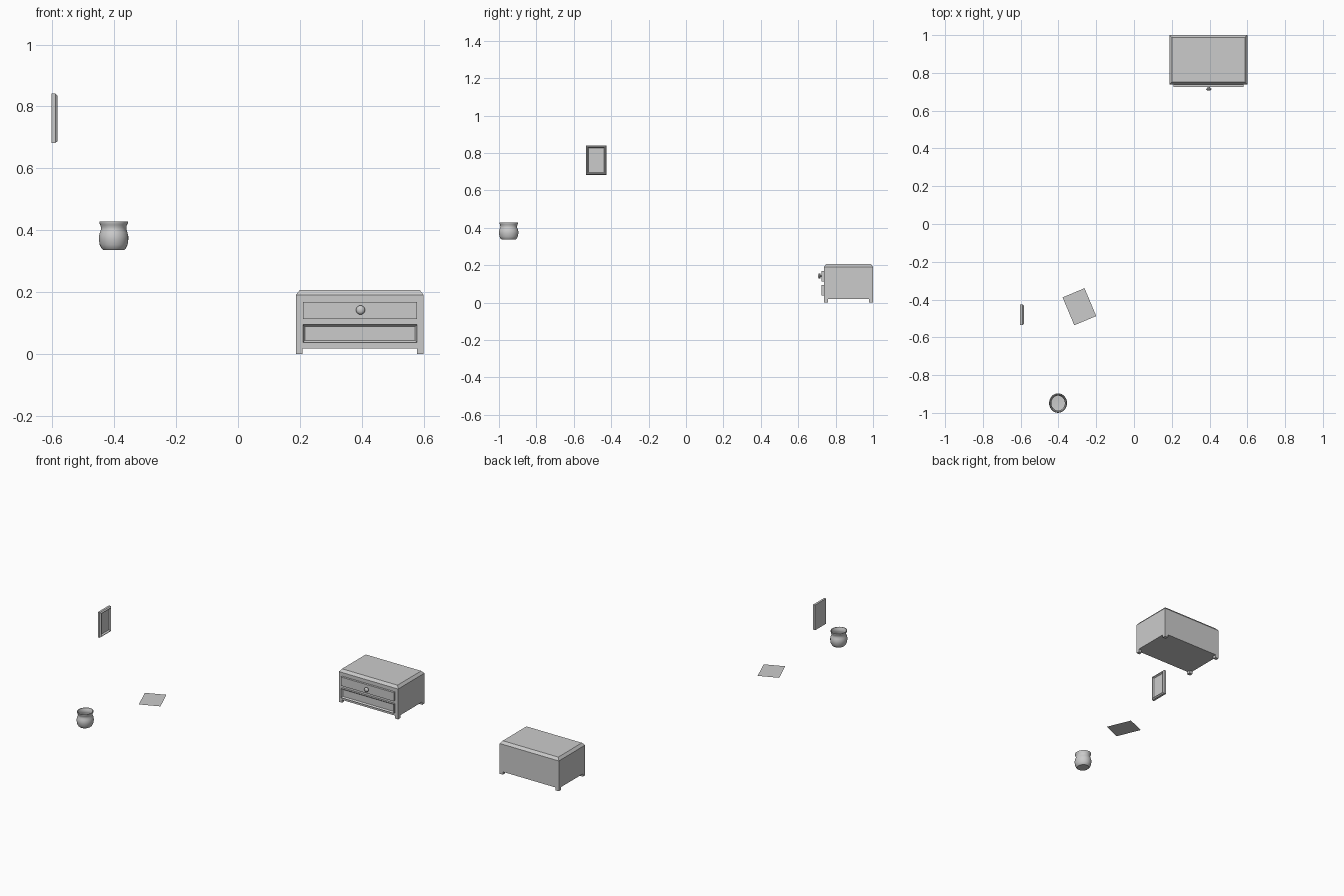
import bpy, bmesh, math
from mathutils import Matrix, Vector

if "Cube" in bpy.data.objects:
    bpy.data.objects.remove(bpy.data.objects["Cube"])


def finish(name, bm, smooth=False):
    bmesh.ops.recalc_face_normals(bm, faces=bm.faces[:])
    me = bpy.data.meshes.new(name)
    bm.to_mesh(me)
    bm.free()
    ob = bpy.data.objects.new(name, me)
    bpy.context.collection.objects.link(ob)
    if smooth:
        bpy.ops.object.select_all(action='DESELECT')
        ob.select_set(True)
        bpy.context.view_layer.objects.active = ob
        bpy.ops.object.shade_smooth_by_angle(angle=math.radians(40))
    return ob


def box_bm(lo, hi):
    lo, hi = Vector(lo), Vector(hi)
    size = hi - lo
    bm = bmesh.new()
    bmesh.ops.create_cube(bm, size=1, matrix=Matrix.Translation((lo + hi) / 2) @ Matrix.Diagonal((*size, 1)))
    return bm


def face_toward(bm, d):
    bm.normal_update()
    return max(bm.faces, key=lambda f: f.normal.dot(Vector(d)))


def inset(bm, face, thickness, push):
    """Inset a face and move its centre along its normal."""
    n = face.normal.copy()
    bmesh.ops.inset_region(bm, faces=[face], thickness=thickness, use_even_offset=True)
    bmesh.ops.translate(bm, verts=face.verts[:], vec=n * push)
    bm.normal_update()
    return face


def lathe(name, profile, matrix, steps=32):
    bm = bmesh.new()
    vs = [bm.verts.new((r, 0, z)) for r, z in profile]
    es = [bm.edges.new(p) for p in zip(vs, vs[1:])]
    bmesh.ops.spin(bm, geom=vs + es, cent=(0, 0, 0), axis=(0, 0, 1), angle=math.tau, steps=steps)
    bmesh.ops.remove_doubles(bm, verts=bm.verts[:], dist=1e-5)
    bmesh.ops.transform(bm, matrix=matrix, verts=bm.verts[:])
    return finish(name, bm, True)


# Cabinet body with a chamfered top
X0, X1, Y0, Y1 = 0.187, 0.600, 0.738, 1.0
bm = box_bm((X0, Y0, 0.018), (X1, Y1, 0.191))
inset(bm, face_toward(bm, (0, 0, 1)), 0.013, 0.016)
finish("cabinet_body", bm)

# Cabinet feet
L = 0.022
for sx, x in (("left", X0), ("right", X1 - L)):
    for sy, y in (("front", Y0), ("back", Y1 - L)):
        finish(f"{sy}_{sx}_foot", box_bm((x, y, 0), (x + L, y + L, 0.019)))

# Drawer fronts: flat upper one, recessed lower one
finish("upper_drawer", box_bm((0.210, 0.725, 0.113), (0.579, Y0 + 0.001, 0.168)))
bm = box_bm((0.210, 0.725, 0.037), (0.579, Y0 + 0.001, 0.095))
inset(bm, face_toward(bm, (0, -1, 0)), 0.007, -0.009)
finish("lower_drawer", bm)

# Drawer knob, turned about the y axis
lathe("drawer_knob",
      [(0, 0), (0.006, 0), (0.006, 0.006), (0.012, 0.008), (0.0145, 0.012),
       (0.012, 0.017), (0.007, 0.0195), (0, 0.0205)],
      Matrix.Translation((0.396, 0.726, 0.142)) @ Matrix.Rotation(math.radians(90), 4, 'X'), 20)

# Hollow pot, slightly oval
lathe("pot",
      [(0, 0), (0.034, 0), (0.039, 0.005), (0.045, 0.017), (0.0475, 0.034), (0.0475, 0.045),
       (0.0445, 0.057), (0.041, 0.066), (0.041, 0.073), (0.043, 0.081), (0.046, 0.087), (0.046, 0.092),
       (0.042, 0.092), (0.038, 0.082), (0.036, 0.072), (0.037, 0.064), (0.043, 0.045), (0.042, 0.025),
       (0.036, 0.010), (0, 0.007)],
      Matrix.Translation((-0.402, -0.948, 0.336)) @ Matrix.Diagonal((1, 1.09, 1, 1)))

# Picture frame facing +x: chamfered outer edge, sunken picture
bm = box_bm((-0.603, -0.535, 0.682), (-0.590, -0.425, 0.841))
f = face_toward(bm, (1, 0, 0))
f = inset(bm, f, 0.006, 0.007)
f = inset(bm, f, 0.003, 0)
inset(bm, f, 0.005, -0.010)
finish("picture_frame", bm)

# Sheet of paper
bm = bmesh.new()
bmesh.ops.create_grid(bm, x_segments=1, y_segments=1, size=0.5,
                      matrix=Matrix.Translation((-0.289, -0.438, 0.336))
                      @ Matrix.Rotation(math.radians(22.8), 4, 'Z')
                      @ Matrix.Diagonal((0.126, 0.160, 1, 1)))
finish("paper_sheet", bm)
